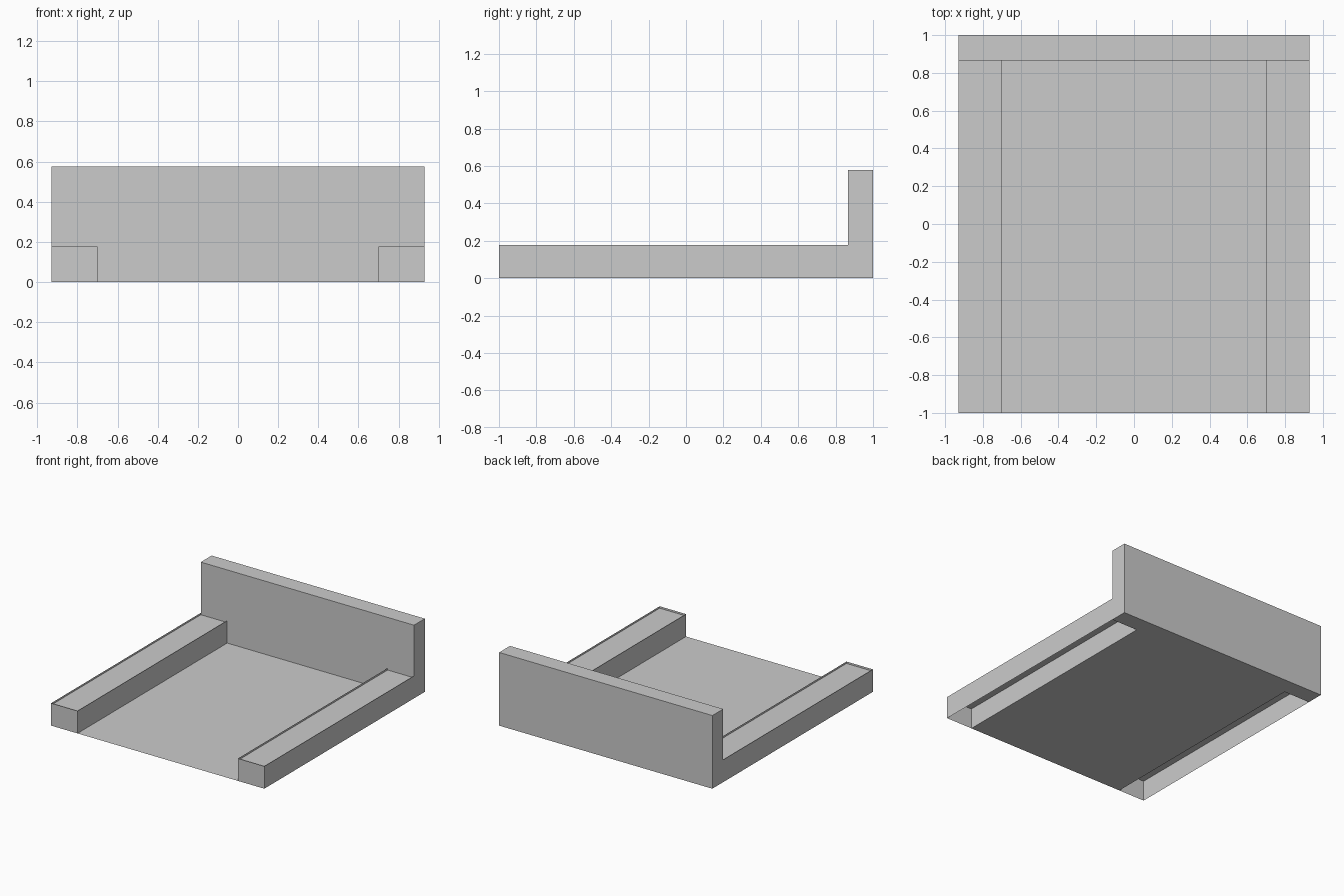
import bpy, bmesh
from mathutils import Matrix, Vector

if "Cube" in bpy.data.objects:
    bpy.data.objects.remove(bpy.data.objects["Cube"])

HALF_W, INNER_W = 0.93, 0.70      # outer and inner edges of the side rails
FRONT, BOARD_Y, BACK = -1.0, 0.865, 1.0
RAIL_H, RAIL_TOP, BOARD_H = 0.177, 0.162, 0.577


def box_bmesh(lo, hi):
    lo, hi = Vector(lo), Vector(hi)
    bm = bmesh.new()
    mat = Matrix.Translation((lo + hi) / 2) @ Matrix.Diagonal((*(hi - lo), 1))
    bmesh.ops.create_cube(bm, size=1, matrix=mat)
    bm.normal_update()
    return bm


def finish(bm, name):
    mesh = bpy.data.meshes.new(name)
    bm.to_mesh(mesh)
    bm.free()
    obj = bpy.data.objects.new(name, mesh)
    bpy.context.collection.objects.link(obj)
    return obj


# Upright board across the back
finish(box_bmesh((-HALF_W, BOARD_Y, 0), (HALF_W, BACK, BOARD_H)), "back_board")

# Floor: a single thin sheet between the rails
bm = bmesh.new()
size = Matrix.Diagonal((2 * INNER_W, BOARD_Y - FRONT, 1, 1))
bmesh.ops.create_grid(bm, x_segments=1, y_segments=1, size=0.5,
                      matrix=Matrix.Translation((0, (FRONT + BOARD_Y) / 2, 0)) @ size)
finish(bm, "floor")

# Side rails: thin-walled channels, open below, with the top slightly sunk
bm = box_bmesh((INNER_W, FRONT, 0), (HALF_W, BOARD_Y, RAIL_H))
open_faces = [f for f in bm.faces if f.normal.z < -0.9 or f.normal.y > 0.9]
bmesh.ops.delete(bm, geom=open_faces, context='FACES')
top = [f for f in bm.faces if f.normal.z > 0.9]
split = bmesh.ops.split(bm, geom=top)
top_verts = [g for g in split["geom"] if isinstance(g, bmesh.types.BMVert)]
bmesh.ops.translate(bm, verts=top_verts, vec=(0, 0, RAIL_TOP - RAIL_H))
rails = finish(bm, "side_rails")
mirror = rails.modifiers.new("Mirror", 'MIRROR')
mirror.use_mirror_merge = False
